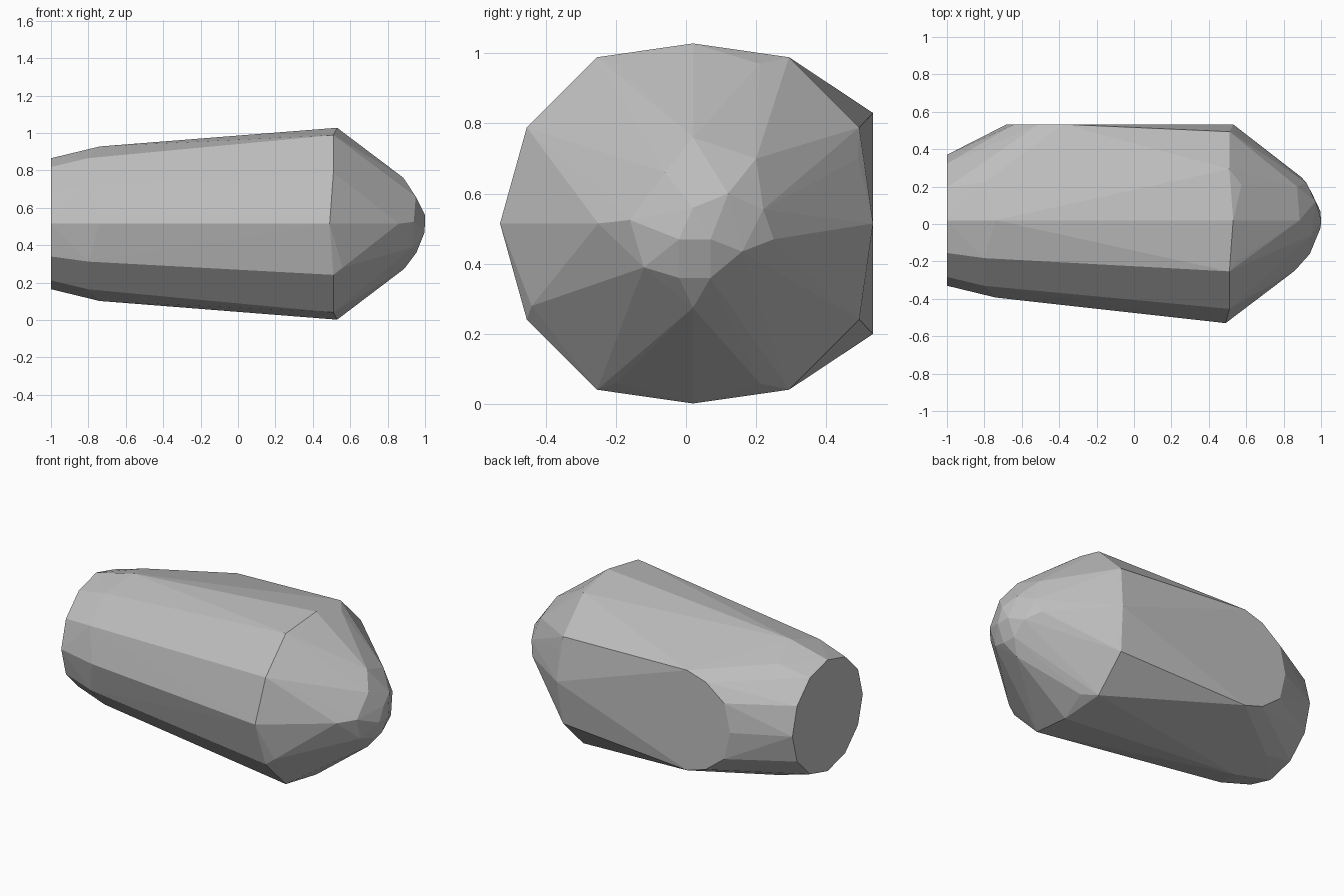
import bpy, bmesh, math

cube = bpy.data.objects.get("Cube")
if cube:
    bpy.data.objects.remove(cube, do_unlink=True)

AXIS_Y, AXIS_Z = 0.02, 0.515
SIDES = 12
points = []


def add_point(x, dy, dz):
    """Add a point by its offset from the long axis."""
    points.append((x, AXIS_Y + dy, AXIS_Z + dz))


def add_ring(place):
    """Add a twelve-sided ring; place(i) gives x and radius of corner i."""
    for i in range(SIDES):
        angle = i * math.tau / SIDES
        x, radius = place(i)
        add_point(x, radius * math.cos(angle), radius * math.sin(angle))


def shoulder(i):
    if i == SIDES // 2:
        return 0.49, 0.55
    return (0.53, 0.513) if i % 3 == 0 else (0.51, 0.547)


# Flat blunt end, bevel ring and widest ring
add_ring(lambda i: (-1.0, 0.35))
add_ring(lambda i: (-0.74, 0.413) if i % 3 == 0 else (-0.8, 0.405))
add_ring(shoulder)

# Flat back panel with a rounded end, and small shoulder facets
panel = [(-0.38, 0.315), (-0.51, 0.275), (-0.64, 0.175), (-0.68, 0)]
facets = [(0.575, 0.19, 0.455), (0.55, -0.22, 0.455),
          (0.54, 0.47, 0.185), (0.56, -0.46, 0.235)]
for side in (-1, 1):
    for x, height in panel:
        add_point(x, 0.513, side * height)
    for x, dy, dz in facets:
        if side < 0 or dy > -0.4:
            add_point(x, dy, side * dz)

# Rounded nose: depth follows the distance from the axis
nose = [(0, 0.245), (0, -0.24), (-0.27, 0), (0.23, -0.045), (0.2, 0.04),
        (0.18, 0.185), (0.1, 0.085), (-0.08, 0.145), (-0.18, 0.01),
        (-0.14, -0.125), (-0.04, -0.045), (0.05, -0.045), (0.14, -0.08),
        (-0.04, -0.155), (0.05, -0.155), (0, 0.045)]
for dy, dz in nose:
    add_point(min(1.0, 1.005 - 2 * (dy * dy + dz * dz)), dy, dz)

# Wrap the points in one faceted shell
bm = bmesh.new()
for p in points:
    bm.verts.new(p)
hull = bmesh.ops.convex_hull(bm, input=bm.verts[:])
loose = {v for v in hull["geom_interior"] + hull["geom_unused"]
         if isinstance(v, bmesh.types.BMVert)}
bmesh.ops.delete(bm, geom=list(loose), context="VERTS")
bmesh.ops.dissolve_limit(bm, angle_limit=math.radians(0.5),
                         verts=bm.verts[:], edges=bm.edges[:])
bmesh.ops.recalc_face_normals(bm, faces=bm.faces[:])
mesh = bpy.data.meshes.new("faceted_body")
bm.to_mesh(mesh)
bm.free()

# Plain grey material
grey = bpy.data.materials.new("grey")
grey.use_nodes = True
colour = (0.52, 0.52, 0.52, 1)
grey.diffuse_color = colour
grey.node_tree.nodes["Principled BSDF"].inputs["Base Color"].default_value = colour
mesh.materials.append(grey)

body = bpy.data.objects.new("faceted_body", mesh)
bpy.context.collection.objects.link(body)
